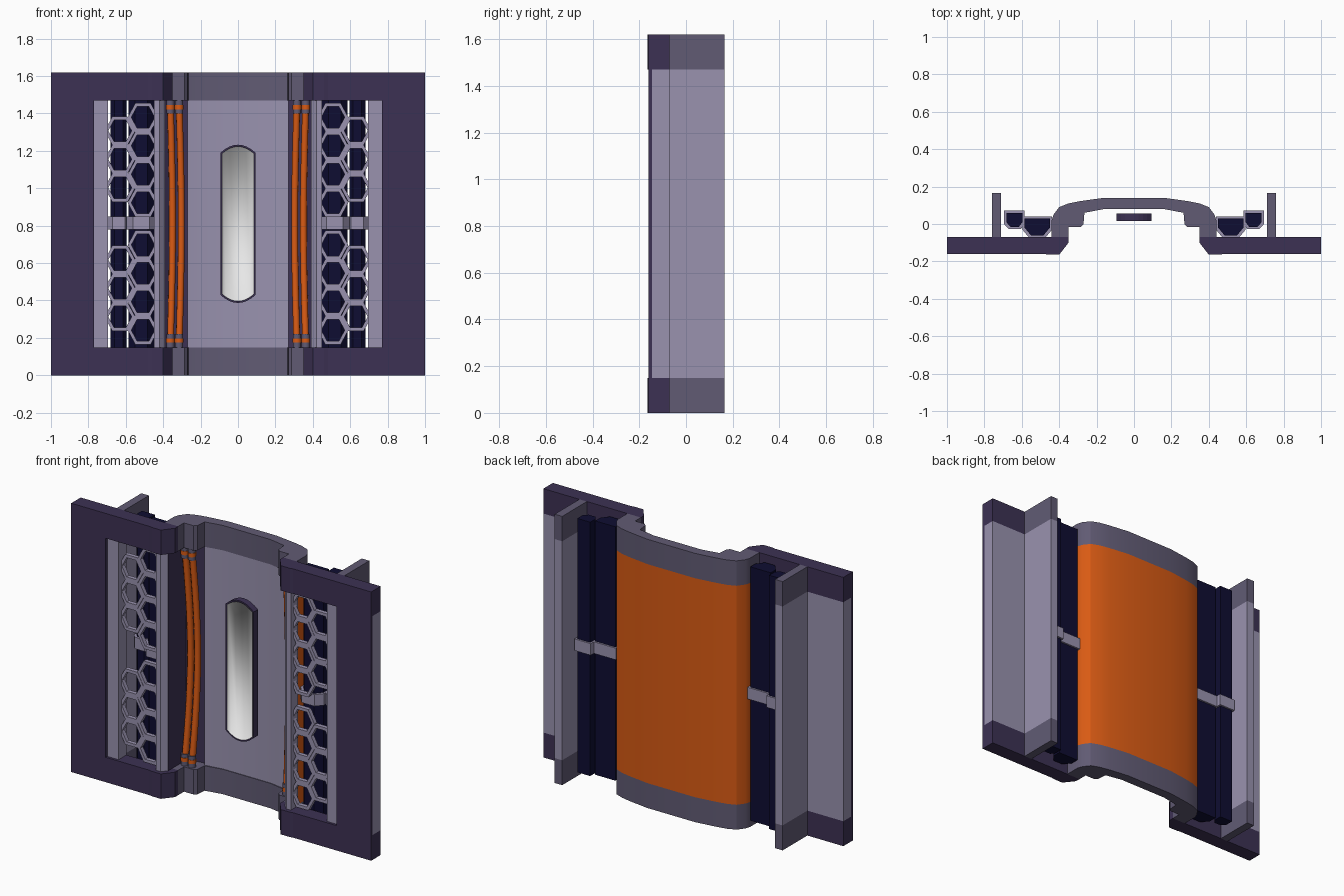
import bpy, bmesh, math

if "Cube" in bpy.data.objects:
    bpy.data.objects.remove(bpy.data.objects["Cube"])


def material(name, rgb):
    m = bpy.data.materials.new(name)
    m.use_nodes = True
    m.diffuse_color = (*rgb, 1)
    bsdf = next(n for n in m.node_tree.nodes if n.type == 'BSDF_PRINCIPLED')
    bsdf.inputs["Base Color"].default_value = (*rgb, 1)
    bsdf.inputs["Roughness"].default_value = 0.6
    return m


PURPLE = material("dark purple", (0.046, 0.031, 0.088))
LAVENDER = material("lavender", (0.32, 0.29, 0.43))
GREY = material("purple grey", (0.12, 0.105, 0.175))
NAVY = material("navy", (0.0045, 0.004, 0.032))
ORANGE = material("orange", (0.70, 0.105, 0.007))
WHITE = material("white", (0.9, 0.9, 0.9))

HEIGHT, LOW, HIGH = 1.62, 0.15, 1.47
MID = HEIGHT / 2


def finish(name, bm, mats, recalc=True):
    if recalc:
        bmesh.ops.recalc_face_normals(bm, faces=bm.faces[:])
    me = bpy.data.meshes.new(name)
    bm.to_mesh(me)
    bm.free()
    for m in mats:
        me.materials.append(m)
    ob = bpy.data.objects.new(name, me)
    bpy.context.collection.objects.link(ob)
    return ob


def smooth(ob, angle=35):
    bpy.ops.object.select_all(action='DESELECT')
    ob.select_set(True)
    bpy.context.view_layer.objects.active = ob
    bpy.ops.object.shade_smooth_by_angle(angle=math.radians(angle))


def prism(name, pts, z0, z1, mats, rule=None):
    """Extrude an x-y outline from z0 to z1; rule picks a material per face."""
    bm = bmesh.new()
    base = bm.faces.new([bm.verts.new((x, y, z0)) for x, y in pts])
    top = bmesh.ops.extrude_face_region(bm, geom=[base])["geom"]
    bmesh.ops.translate(bm, vec=(0, 0, z1 - z0),
                        verts=[v for v in top if isinstance(v, bmesh.types.BMVert)])
    bmesh.ops.recalc_face_normals(bm, faces=bm.faces[:])
    if rule:
        for f in bm.faces:
            f.material_index = rule(f.calc_center_median(), f.normal)
    return finish(name, bm, mats)


def rect(x0, x1, y0, y1):
    return [(x0, y0), (x1, y0), (x1, y1), (x0, y1)]


def flip(pts, s):
    return [(x * s, y) for x, y in pts]


def both(half):
    return half + flip(half, -1)[::-1]


# Arched centre: grey end caps and a lined middle with an orange back
outer = [(0.16, 0.14), (0.29, 0.122), (0.35, 0.11), (0.40, 0.09), (0.43, 0.05), (0.44, 0.02)]
cap = both(outer + [(0.44, -0.07), (0.35, -0.07), (0.35, -0.015), (0.285, -0.015),
                    (0.27, 0.0), (0.265, 0.06), (0.16, 0.08)])
core = both(outer + [(0.44, -0.07), (0.45, -0.07), (0.45, -0.14), (0.42, -0.14),
                     (0.39, -0.11), (0.39, 0.06), (0.36, 0.08), (0.27, 0.09),
                     (0.27, 0.066), (0.16, 0.084)])


def core_colour(c, n):
    if abs(n.z) > 0.5:
        return 0
    if n.y > 0.2 or (0.43 < abs(c.x) < 0.445 and c.y > -0.06):
        return 1
    if 0.265 < abs(c.x) < 0.4 and c.y > -0.08:
        return 2
    return 0


smooth(prism("arch_middle", core, LOW, HIGH, [LAVENDER, ORANGE, PURPLE], core_colour), 25)
ends = (("bottom", 0, LOW), ("top", HIGH, HIGH))
ends = (("bottom", 0, LOW), ("top", HIGH, HEIGHT))
for label, z0, z1 in ends:
    smooth(prism("arch_cap_" + label, cap, z0, z1, [GREY]), 25)

# Outlines of the side parts, on the left
frame_end = [(1, -0.16), (0.48, -0.16), (0.46, -0.164), (0.40, -0.164),
             (0.35, -0.10), (0.35, -0.07), (1, -0.07)]
pipes = {
    "inner": [(0.585, 0.03), (0.45, 0.03), (0.45, -0.02), (0.485, -0.062),
              (0.55, -0.062), (0.585, -0.02)],
    "outer": [(0.683, 0.06), (0.597, 0.06), (0.597, 0.01), (0.615, -0.015),
              (0.66, -0.015), (0.683, 0.01)],
}


def grow(pts, d):
    cx = (min(p[0] for p in pts) + max(p[0] for p in pts)) / 2
    cy = (min(p[1] for p in pts) + max(p[1] for p in pts)) / 2
    return [(x + math.copysign(d, x - cx), y + math.copysign(d, y - cy)) for x, y in pts]


def grate(name, s):
    """Two columns of joined hexagonal rings, mirrored about mid height."""
    bm = bmesh.new()
    pitch = 0.152
    cells = [(0.631, 0.193 + pitch * i) for i in range(3)]
    cells += [(0.508, 0.113 + pitch * i) for i in range(4)]
    for x, dz in cells:
        for z in (MID + dz, MID - dz):
            loops = []
            for r, y in ((1, -0.115), (0.76, -0.115), (0.76, -0.09), (1, -0.09)):
                loops.append([bm.verts.new((s * (x + 0.082 * r * math.cos(k * math.pi / 3)), y,
                                            z + 0.088 * r * math.sin(k * math.pi / 3)))
                              for k in range(6)])
            for a in range(4):
                p, q = loops[a], loops[(a + 1) % 4]
                for k in range(6):
                    j = (k + 1) % 6
                    bm.faces.new((p[k], p[j], q[j], q[k]))
    return finish(name, bm, [LAVENDER])


def cylinder(name, x, y, z0, z1, r, mat):
    bpy.ops.mesh.primitive_cylinder_add(vertices=16, radius=r, depth=z1 - z0,
                                        location=(x, y, (z0 + z1) / 2))
    ob = bpy.context.object
    ob.name = name
    ob.data.materials.append(mat)
    smooth(ob)


def cable(name, x, s):
    """Slightly bowed cable."""
    cu = bpy.data.curves.new(name, 'CURVE')
    cu.dimensions = '3D'
    cu.bevel_depth = 0.019
    cu.bevel_resolution = 2
    sp = cu.splines.new('POLY')
    n = 17
    sp.points.add(n - 1)
    for i, p in enumerate(sp.points):
        t = i / (n - 1)
        bow = math.sin(math.pi * t)
        p.co = (s * (x - 0.012 * bow), 0.012 + 0.036 * bow, 0.17 + t * (HEIGHT - 0.34), 1)
    cu.materials.append(ORANGE)
    ob = bpy.data.objects.new(name, cu)
    bpy.context.collection.objects.link(ob)


for side, s in (("left", 1), ("right", -1)):
    # Frame and rear flange
    for label, z0, z1 in ends:
        prism(f"frame_{label}_{side}", flip(frame_end, s), z0, z1, [PURPLE])
        prism(f"flange_{label}_{side}", flip(rect(0.71, 0.76, -0.07, 0.165), s), z0, z1, [GREY])
    prism(f"frame_front_{side}", flip(rect(0.77, 1, -0.16, -0.145), s), LOW, HIGH, [PURPLE])
    prism(f"frame_body_{side}", flip(rect(0.695, 1, -0.145, -0.07), s), LOW, HIGH, [LAVENDER])
    prism(f"flange_middle_{side}", flip(rect(0.71, 0.76, -0.07, 0.165), s), LOW, HIGH, [LAVENDER])

    # Pipes, their clamps and the grate in front
    for kind, pts in pipes.items():
        prism(f"pipe_{kind}_{side}", flip(pts, s), 0.045, HEIGHT - 0.045, [NAVY])
        prism(f"clamp_{kind}_{side}", flip(grow(pts, 0.011), s), MID - 0.03, MID + 0.04, [LAVENDER])
    grate(f"grate_{side}", s)

    # Cables with collars at both ends
    for kind, x in (("outer", 0.362), ("inner", 0.315)):
        cable(f"cable_{kind}_{side}", x, s)
        for label, z0, d in (("bottom", LOW, 1), ("top", HIGH, -1)):
            for part, a, b, r, mat in (("collar", 0, 0.07, 0.0215, GREY),
                                       ("collar_band", 0.025, 0.048, 0.0235, ORANGE)):
                z = sorted((z0 + d * a, z0 + d * b))
                cylinder(f"{part}_{kind}_{label}_{side}", s * x, 0.012, z[0], z[1], r, mat)

# Lamp: dark housing with a recessed, softly shaded white window
bm = bmesh.new()
arc = [(0.094 * t / 4, 0.38 + 0.043 * (1 - (t / 4) ** 2)) for t in range(-4, 5)]
ring = [(x, MID - z) for x, z in arc] + [(x, MID + z) for x, z in arc[::-1]]
front = bm.faces.new([bm.verts.new((x, 0.015, z)) for x, z in ring])
back = bm.faces.new([bm.verts.new((x, 0.055, z)) for x, z in ring][::-1])
fv, bv = list(front.verts), list(back.verts)[::-1]
for i in range(len(fv)):
    j = (i + 1) % len(fv)
    bm.faces.new((fv[j], fv[i], bv[i], bv[j]))
bm.normal_update()
bmesh.ops.inset_region(bm, faces=[front], thickness=0.009, use_even_offset=True)
walls = bmesh.ops.inset_region(bm, faces=[front], thickness=0.002, depth=-0.012)["faces"]
for f in walls + [front]:
    f.material_index = 1
    f.smooth = True
finish("lamp", bm, [PURPLE, WHITE], recalc=False)
